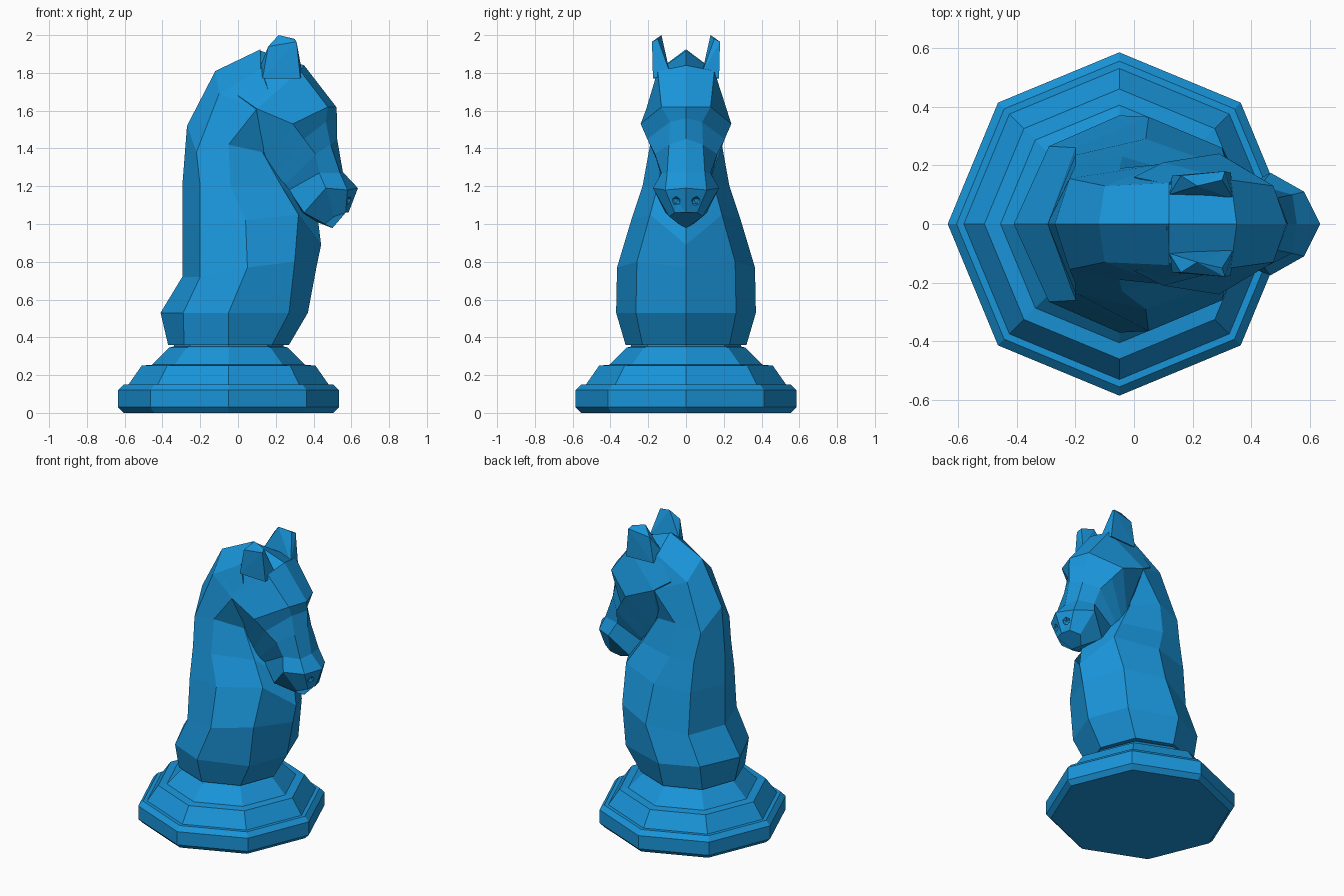
import bpy, bmesh, math
from mathutils import Vector


def make_object(name, bm):
    bmesh.ops.recalc_face_normals(bm, faces=bm.faces[:])
    mesh = bpy.data.meshes.new(name)
    bm.to_mesh(mesh)
    bm.free()
    obj = bpy.data.objects.new(name, mesh)
    bpy.context.collection.objects.link(obj)
    mat = bpy.data.materials.get("blue") or bpy.data.materials.new("blue")
    mat.diffuse_color = (0.01, 0.30, 0.70, 1)
    mesh.materials.append(mat)
    return obj


def loft(name, rings):
    """Skin closed rings of equal length and cap both ends."""
    bm = bmesh.new()
    loops = [[bm.verts.new(p) for p in ring] for ring in rings]
    for a, b in zip(loops, loops[1:]):
        for i in range(len(a)):
            j = (i + 1) % len(a)
            bm.faces.new((a[i], a[j], b[j], b[i]))
    bm.faces.new(loops[0])
    bm.faces.new(loops[-1])
    return make_object(name, bm)


def mirrored(half):
    """Half ring: first and last points lie on y = 0 and are given as (x, z)."""
    first, *mid, last = half
    return ([(first[0], 0, first[1])] + mid + [(last[0], 0, last[1])]
            + [(x, -y, z) for x, y, z in reversed(mid)])


# Stepped octagonal base
base_profile = [(0.555, 0), (0.585, 0.03), (0.585, 0.12), (0.555, 0.15),
                (0.53, 0.15), (0.46, 0.25), (0.405, 0.255), (0.315, 0.345),
                (0.29, 0.352), (0.29, 0.37)]
loft("base", [[(-0.05 + r * math.cos(k * math.pi / 4), r * math.sin(k * math.pi / 4), z)
               for k in range(8)] for r, z in base_profile])

# Chest, neck and mane: back, back corner, side, front corner, front
neck = [
    [(-.37, .36), (-.285, .23, .36), (-.05, .32, .36), (.18, .23, .36), (.27, .36)],
    [(-.41, .53), (-.29, .265, .53), (-.05, .37, .53), (.27, .265, .53), (.37, .53)],
    [(-.295, .72), (-.2, .26, .72), (.05, .365, .77), (.30, .26, .80), (.415, .77)],
    [(-.295, 1.0), (-.2, .235, 1.0), (.04, .29, 1.02), (.32, .19, 1.05), (.44, .89)],
    [(-.295, 1.2), (-.2, .20, 1.2), (-.04, .23, 1.2), (.23, .15, 1.2), (.42, 1.05)],
    [(-.27, 1.52), (-.22, .155, 1.38), (-.05, .19, 1.42), (.13, .12, 1.38), (.25, 1.3)],
    [(-.12, 1.81), (-.1, .13, 1.69), (.1, .205, 1.61), (.2, .1, 1.47), (.3, 1.4)],
    [(.12, 1.925), (.12, .14, 1.82), (.17, .18, 1.68), (.25, .1, 1.55), (.3, 1.5)],
]
loft("neck", [mirrored(r) for r in neck])

# Head, from poll to chin: top, top edge, cheek, jaw, throat
head = [
    [(.11, 1.92), (.12, .135, 1.82), (.0, .16, 1.68), (.05, .12, 1.55), (.1, 1.5)],
    [(.35, 1.84), (.33, .15, 1.81), (.1, .21, 1.61), (.13, .12, 1.40), (.15, 1.35)],
    [(.52, 1.62), (.475, .13, 1.62), (.29, .24, 1.53), (.16, .12, 1.32), (.25, 1.25)],
    [(.525, 1.56), (.465, .085, 1.54), (.35, .205, 1.45), (.2, .12, 1.26), (.28, 1.18)],
    [(.525, 1.45), (.49, .09, 1.42), (.41, .165, 1.37), (.25, .12, 1.21), (.3, 1.12)],
    [(.555, 1.275), (.54, .10, 1.27), (.43, .13, 1.27), (.27, .10, 1.18), (.33, 1.06)],
    [(.635, 1.19), (.58, .11, 1.18), (.465, .175, 1.19), (.35, .11, 1.06), (.42, 1.01)],
    [(.585, 1.06), (.57, .06, 1.06), (.51, .09, 1.04), (.46, .04, 1.0), (.5, .978)],
]
head_obj = loft("head", [mirrored(r) for r in head])

# Ears, one block mirrored to both sides
ear = [(.12, .10, 1.84), (.34, .085, 1.80), (.33, .175, 1.77), (.13, .165, 1.77),
       (.215, .13, 2.0), (.30, .15, 1.98), (.31, .18, 1.965), (.16, .165, 1.94)]
for side, label in ((1, "left"), (-1, "right")):
    bm = bmesh.new()
    for x, y, z in ear:
        bm.verts.new((x, y * side, z))
    bmesh.ops.convex_hull(bm, input=bm.verts[:])
    make_object("ear_" + label, bm)

    # Nostril pits
    bm = bmesh.new()
    bmesh.ops.create_icosphere(bm, subdivisions=1, radius=0.028)
    bmesh.ops.translate(bm, verts=bm.verts[:], vec=Vector((.595, .055 * side, 1.12)))
    cutter = make_object("nostril_cutter_" + label, bm)
    cutter.hide_render = True
    cutter.hide_set(True)
    cut = head_obj.modifiers.new("nostril_" + label, 'BOOLEAN')
    cut.operation = 'DIFFERENCE'
    cut.object = cutter
